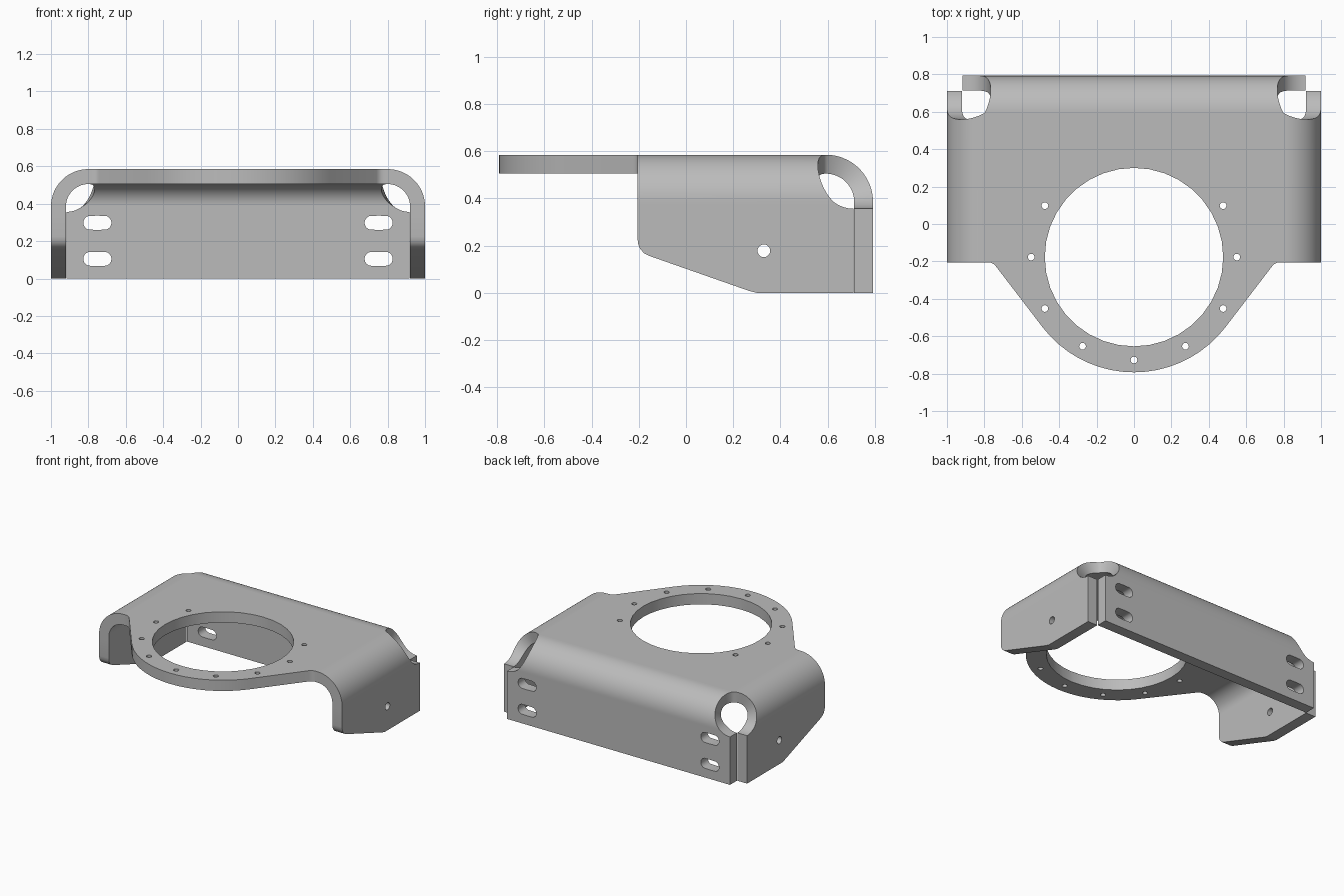
import bpy, bmesh, math
from mathutils import Matrix, Vector

if "Cube" in bpy.data.objects:
    bpy.data.objects.remove(bpy.data.objects["Cube"])

T, TOP, R = 0.08, 0.585, 0.2          # sheet thickness, top height, outer bend radius
BX, BY, FRONT = 0.8, 0.593, -0.205    # bend tangent lines, front edge of flanges
ARC = (R - T / 2) * math.pi / 2       # developed length of the bend
HC = -0.177                           # y centre of the big opening

bm = bmesh.new()


def bent(s, inner):
    """Outward offset and height of the sheet at developed distance s."""
    r = R - T if inner else R
    a = min(s, ARC) / ARC * math.pi / 2
    return r * math.sin(a), TOP - R + r * math.cos(a) - max(0, s - ARC)


# Corner relief: an elliptical cut in the developed sheet, as (s, q) pairs
S0, A, Q0, B = 0.1084, 0.1716, 0.117, 0.151
p0 = math.acos(S0 / A)
relief = [(0.0, 0.0)]
for i in range(1, 29):
    p = p0 + (math.pi - p0) * i / 28
    relief.append((S0 - A * math.cos(p), Q0 - B * math.sin(p)))


def drop(z):
    return ARC + TOP - R - z


def strip(rows, place):
    """Folded flange from rows of (s, low, high)."""
    loops = []
    for s, lo, hi in rows:
        ring = []
        for v, inner in ((lo, 0), (hi, 0), (hi, 1), (lo, 1)):
            o, z = bent(s, inner)
            ring.append(bm.verts.new(place(o, v, z)))
        loops.append(ring)
    for a, b in zip(loops, loops[1:]):
        for k in range(4):
            bm.faces.new((a[k], a[(k + 1) % 4], b[(k + 1) % 4], b[k]))
    bm.faces.new(loops[-1])


# Side flanges with the sloped lower front corner
side = [(s, FRONT, BY + q) for s, q in relief]
for y, z in ((FRONT, .225), (-.202, .203), (-.193, .184), (-.178, .168),
             (-.155, .156), (.27, .007), (.30, 0)):
    side.append((drop(z), y, BY + Q0))
for sgn in (1, -1):
    strip(side, lambda o, v, z: (sgn * (BX + o), v, z))

# Back flange
back = [(s, -BX - q, BX + q) for s, q in relief] + [(drop(0), -BX - Q0, BX + Q0)]
strip(back, lambda o, v, z: (v, BY + o, z))

# Top plate with the rounded nose
half = [(BX, BY), (BX, FRONT), (.78, FRONT), (.765, -.207), (.752, -.213), (.74, -.224)]
nose = []
for i in range(19):
    a = math.radians(-37.3 - (180 - 74.6) * i / 18)
    nose.append((.616 * math.cos(a), HC + .616 * math.sin(a)))
outline = half + nose + [(-x, y) for x, y in reversed(half)]
up = [bm.verts.new((x, y, TOP)) for x, y in outline]
dn = [bm.verts.new((x, y, TOP - T)) for x, y in outline]
bm.faces.new(up)
bm.faces.new(dn[::-1])
for i in range(1, len(up) - 2):
    bm.faces.new((up[i], up[i + 1], dn[i + 1], dn[i]))

bmesh.ops.remove_doubles(bm, verts=bm.verts, dist=1e-4)
bmesh.ops.recalc_face_normals(bm, faces=bm.faces)


def to_object(b, name):
    me = bpy.data.meshes.new(name)
    b.to_mesh(me)
    b.free()
    ob = bpy.data.objects.new(name, me)
    bpy.context.collection.objects.link(ob)
    return ob


bracket = to_object(bm, "mounting_bracket")

# Hole cutters
cut = bmesh.new()


def cutter(center, axis, r, depth, n=20, slot=0.0):
    """Round or slotted prism; slot is the extra half length along x."""
    rot = Vector((0, 0, 1)).rotation_difference(Vector(axis)).to_matrix().to_4x4()
    res = bmesh.ops.create_cone(cut, cap_ends=True, segments=n, radius1=r, radius2=r,
                                depth=depth, matrix=Matrix.Translation(center) @ rot)
    for v in res["verts"]:
        d = v.co.x - center[0]
        if slot and abs(d) > 1e-5:
            v.co.x += math.copysign(slot, d)


cutter((0, HC, TOP - T / 2), (0, 0, 1), .477, .2, 36)
for k in range(-5, 2):
    a = math.radians(k * 30)
    cutter((.55 * math.cos(a), HC + .55 * math.sin(a), TOP - T / 2), (0, 0, 1), .018, .2, 16)
for a in (180, 150):
    a = math.radians(a)
    cutter((.55 * math.cos(a), HC + .55 * math.sin(a), TOP - T / 2), (0, 0, 1), .018, .2, 16)
for sgn in (1, -1):
    cutter((sgn * .96, .33, .178), (1, 0, 0), .027, .2)
    for z in (.105, .298):
        cutter((sgn * .752, BY + R - T / 2, z), (0, 1, 0), .038, .2, 22, .037)
holes = to_object(cut, "hole_cutters")
holes.hide_render = True

mod = bracket.modifiers.new("holes", "BOOLEAN")
mod.operation, mod.solver, mod.object = "DIFFERENCE", "EXACT", holes
bpy.context.view_layer.objects.active = bracket
bracket.select_set(True)
bpy.ops.object.modifier_apply(modifier=mod.name)
bpy.data.objects.remove(holes)

# Smooth bends, flat plates
bpy.ops.object.shade_smooth_by_angle(angle=math.radians(30))
for p in bracket.data.polygons:
    if p.area > .1:
        p.use_smooth = False

mat = bpy.data.materials.new("grey_metal")
mat.diffuse_color = (.5, .5, .5, 1)
mat.use_nodes = True
mat.node_tree.nodes["Principled BSDF"].inputs["Base Color"].default_value = mat.diffuse_color
bracket.data.materials.clear()
bracket.data.materials.append(mat)
